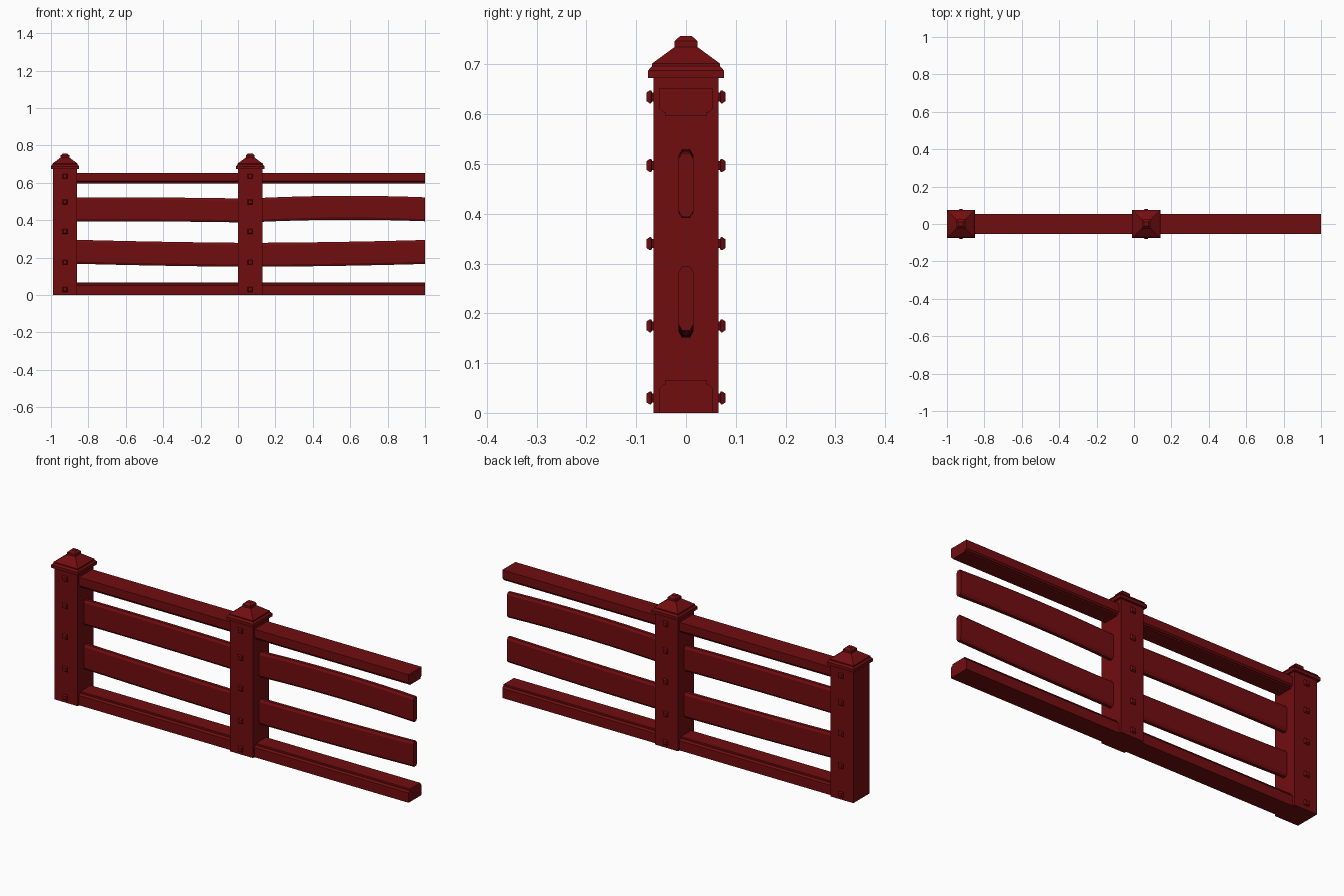
import bpy
import bmesh

cube = bpy.data.objects.get("Cube")
if cube:
    bpy.data.objects.remove(cube, do_unlink=True)

RED = (0.165, 0.004, 0.005, 1.0)
paint = bpy.data.materials.new("dark red paint")
paint.use_nodes = True
paint.diffuse_color = RED
paint.node_tree.nodes["Principled BSDF"].inputs["Base Color"].default_value = RED


def loft(name, rings):
    """Skin a list of equal-length rings and cap both ends."""
    bm = bmesh.new()
    loops = [[bm.verts.new(p) for p in ring] for ring in rings]
    n = len(loops[0])
    for a, b in zip(loops, loops[1:]):
        for i in range(n):
            j = (i + 1) % n
            bm.faces.new((a[i], a[j], b[j], b[i]))
    bm.faces.new(loops[0][::-1])
    bm.faces.new(loops[-1])
    bmesh.ops.recalc_face_normals(bm, faces=bm.faces)
    mesh = bpy.data.meshes.new(name)
    bm.to_mesh(mesh)
    bm.free()
    mesh.materials.append(paint)
    obj = bpy.data.objects.new(name, mesh)
    bpy.context.collection.objects.link(obj)
    return obj


def square_stack(name, x, steps):
    """Square sections of the given half width and height."""
    corners = ((-1, -1), (1, -1), (1, 1), (-1, 1))
    return loft(name, [[(x + r * u, r * v, z) for u, v in corners] for r, z in steps])


def bolt(name, x, z, side):
    """Square bolt head standing out from the post face."""
    corners = ((-1, -1), (1, -1), (1, 1), (-1, 1))
    steps = ((0.009, 0.06), (0.009, 0.068), (0.013, 0.070), (0.013, 0.073), (0.009, 0.079))
    loft(name, [[(x + r * u, side * y, z + r * v) for u, v in corners] for r, y in steps])


def beam(name, half, xs, centre):
    """Sweep a profile, mirrored in y, along x following a height function."""
    profile = half + [(-y, z) for y, z in reversed(half)]
    loft(name, [[(x, y, z + centre(x)) for y, z in profile] for x in xs])


def bow(x0, x1, start, middle, end):
    """Smooth height curve through three heights."""
    def height(x):
        t = (x - x0) / (x1 - x0)
        return (start * (1 - t) * (1 - 2 * t) + 4 * middle * t * (1 - t)
                + end * t * (2 * t - 1))
    return height


# Posts with moulded caps and bolts on both faces
POSTS = {"end": -0.925, "middle": 0.065}
for label, px in POSTS.items():
    square_stack(label + "_post", px, [(0.065, 0), (0.065, 0.675)])
    square_stack(label + "_post_cap", px, [
        (0.076, 0.673), (0.076, 0.688), (0.068, 0.697), (0.068, 0.702),
        (0.023, 0.735), (0.023, 0.747), (0.012, 0.757)])
    for z in (0.03, 0.175, 0.34, 0.497, 0.635):
        for side in (-1, 1):
            bolt(label + "_post_bolt", px, z, side)

# Straight rails with stepped edges
step = [(0.053, 0), (0.053, 0.05), (0.045, 0.058), (0.041, 0.058), (0.041, 0.066)]
beam("bottom_rail", step, (POSTS["end"], 1), lambda x: 0)
flipped = [(y, -z * 0.85) for y, z in step]
beam("top_rail", flipped, (POSTS["end"], 1), lambda x: 0.653)

# Slightly bowed planks with chamfered edges
board = [(0.008, -0.064), (0.015, -0.052), (0.015, 0.052), (0.008, 0.064)]
bays = {"left": (-0.865, 0.005), "right": (0.125, 1.0)}
heights = {
    ("upper", "left"): (0.457, 0.457, 0.452), ("upper", "right"): (0.455, 0.466, 0.458),
    ("lower", "left"): (0.231, 0.221, 0.215), ("lower", "right"): (0.215, 0.220, 0.230)}
for (row, bay), levels in heights.items():
    x0, x1 = bays[bay]
    xs = [x0 + (x1 - x0) * i / 8 for i in range(9)]
    beam(row + "_plank_" + bay, board, xs, bow(x0, x1, *levels))
